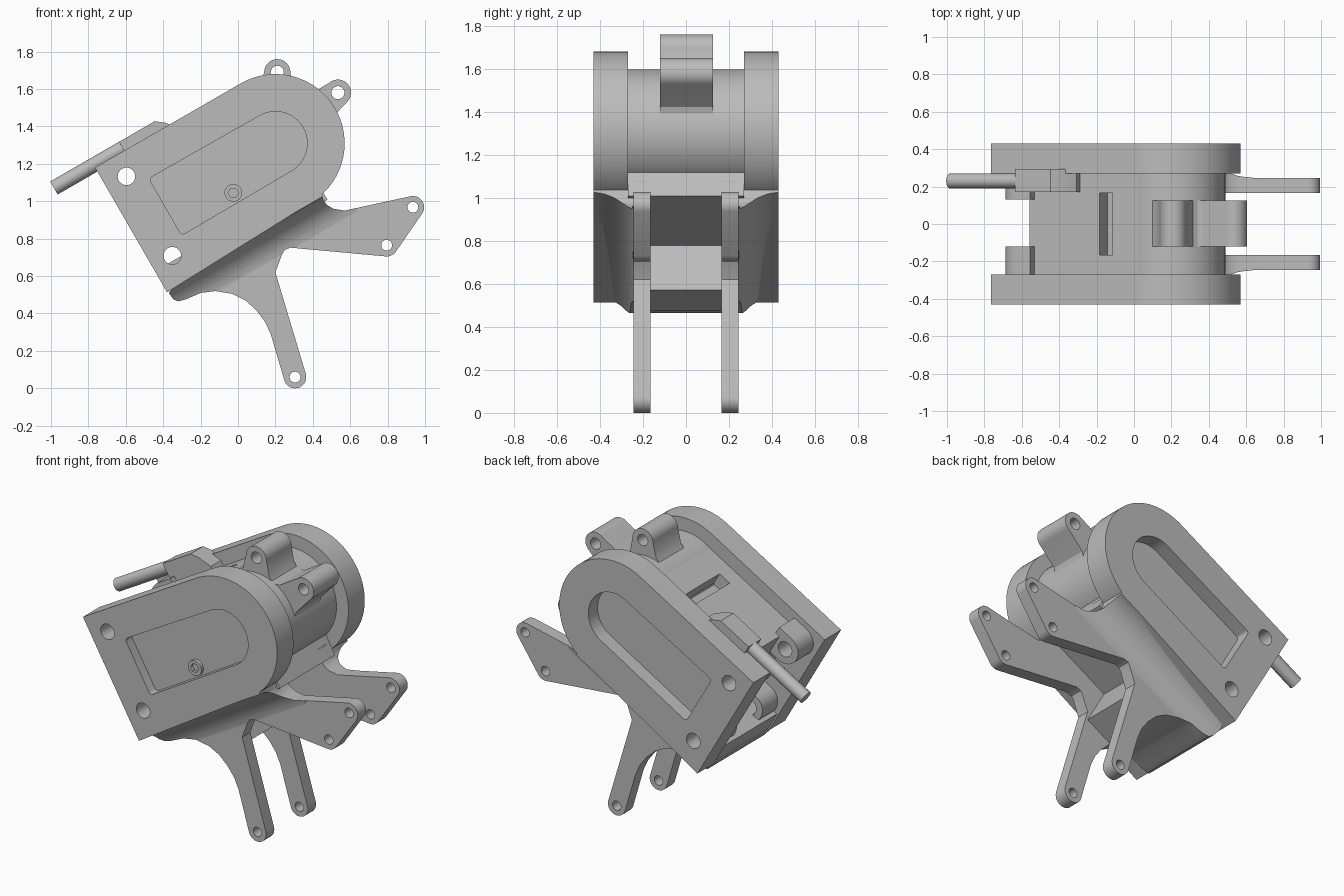
import bpy, bmesh
from math import cos, sin, pi, radians
from mathutils import Vector

cube = bpy.data.objects.get("Cube")
if cube:
    bpy.data.objects.remove(cube)

grey = bpy.data.materials.new("plain grey")
grey.use_nodes = True
grey.diffuse_color = (0.5, 0.5, 0.5, 1)
grey.node_tree.nodes["Principled BSDF"].inputs["Base Color"].default_value = (0.5, 0.5, 0.5, 1)

# The housing is tilted: s runs along it, t across it, from the round end's centre
CX, CZ, TILT = 0.2, 1.31, radians(30)


def loc(s, t):
    return (CX + s * cos(TILT) - t * sin(TILT), CZ + s * sin(TILT) + t * cos(TILT))


def locs(pts):
    return [loc(*p) for p in pts]


def arc(c, r, a0, a1, n=24):
    return [(c[0] + r * cos(radians(a0 + (a1 - a0) * i / n)),
             c[1] + r * sin(radians(a0 + (a1 - a0) * i / n))) for i in range(n + 1)]


def across(p, q, d):
    return (p, d, q)


def along(p, q, d):
    x, z = loc(d, q)
    return (x, p, z)


def prism(name, pts, a, b, place=across):
    bm = bmesh.new()
    lo = [bm.verts.new(place(p, q, a)) for p, q in pts]
    hi = [bm.verts.new(place(p, q, b)) for p, q in pts]
    bm.faces.new(lo)
    bm.faces.new(hi)
    n = len(pts)
    for i in range(n):
        j = (i + 1) % n
        bm.faces.new((lo[i], lo[j], hi[j], hi[i]))
    bmesh.ops.recalc_face_normals(bm, faces=bm.faces)
    me = bpy.data.meshes.new(name)
    bm.to_mesh(me)
    bm.free()
    me.materials.append(grey)
    ob = bpy.data.objects.new(name, me)
    bpy.context.collection.objects.link(ob)
    return ob


def disc(name, c, r, a, b, n=32):
    return prism(name, arc(c, r, 0, 360 - 360 / n, n - 1), a, b)


def boolean(ob, op, *tools):
    for tool in tools:
        mod = ob.modifiers.new(op, "BOOLEAN")
        mod.operation, mod.object, mod.solver = op, tool, "EXACT"
    bpy.context.view_layer.update()
    me = bpy.data.meshes.new_from_object(ob.evaluated_get(bpy.context.evaluated_depsgraph_get()))
    ob.modifiers.clear()
    ob.data = me
    for tool in tools:
        bpy.data.objects.remove(tool)
    return ob


def drill(ob, centres, r):
    return boolean(ob, "DIFFERENCE", *[disc("drill", c, r, -0.6, 0.6, 24) for c in centres])


def box(name, s0, s1, t0, t1, y0, y1):
    return prism(name, locs([(s0, t0), (s1, t0), (s1, t1), (s0, t1)]), y0, y1)


BOLTS = locs([(-0.778, 0.245), (-0.778, -0.245)])

# Side plates with bolt holes and a sunken panel
plate = locs(arc((0, 0), 0.37, -90, 90, 40) + [(-0.9, 0.37), (-0.9, -0.4)])
panel = locs(arc((0, 0), 0.17, -90, 90)
             + arc((-0.66, 0.155), 0.02, 90, 180, 4) + arc((-0.66, -0.155), 0.02, 180, 270, 4))
for side, name, depth in ((-1, "front", 0.06), (1, "back", 0.09)):
    ob = prism(name + "_side_plate", plate, side * 0.27, side * 0.43)
    drill(ob, BOLTS, 0.047)
    boolean(ob, "DIFFERENCE", prism("pocket", panel, side * (0.43 - depth), side * 0.5))

# Socket screw in the front panel
screw = disc("panel_screw", (-0.025, 1.045), 0.047, -0.3, -0.39)
boolean(screw, "DIFFERENCE", disc("socket", (-0.025, 1.045), 0.028, -0.36, -0.5, 6))

# Central drum and the body block behind it
disc("drum", (CX, CZ), 0.288, -0.27, 0.27, 64)
body = box("body_block", -0.71, 0, -0.285, 0.285, -0.27, 0.27)
boolean(body, "DIFFERENCE",
        box("end_recess", -0.8, -0.5, -0.13, 0.13, -0.12, 0.12),
        box("top_groove", -0.28, -0.2, 0.2, 0.4, -0.165, 0.165))

# Bolt lugs on the open end
for y0, y1, side in ((-0.27, -0.12, "front"), (0.13, 0.27, "back")):
    for t, level in ((0.245, "upper"), (-0.245, "lower")):
        pts = locs(arc((-0.778, t), 0.09, 90, 270) + [(-0.68, t - 0.09), (-0.68, t + 0.09)])
        drill(prism(f"{side}_{level}_bolt_lug", pts, y0, y1), locs([(-0.778, t)]), 0.047)

# Two eye lugs on the drum
for name, deg, dist in (("top_eye_lug", 88.5, 0.38), ("end_eye_lug", 39, 0.43)):
    a = radians(deg)

    def radial(u, v):
        return (CX + u * cos(a) - v * sin(a), CZ + u * sin(a) + v * cos(a))

    pts = [radial(*p) for p in [(0.24, -0.13), (0.29, -0.09)] + arc((dist, 0), 0.07, -90, 90)
           + [(0.29, 0.09), (0.24, 0.13)]]
    drill(prism(name, pts, -0.12, 0.125), [radial(dist, 0)], 0.035)

# Rod and its holder on the upper edge
holder = [(-0.72, 0.26), (-0.4, 0.26), (-0.4, 0.32), (-0.455, 0.39), (-0.5, 0.425), (-0.72, 0.425)]
prism("rod_holder", locs(holder), 0.17, 0.295)
prism("push_rod", arc((0.23, 0.385), 0.04, 0, 345, 23), -1.145, -0.6, along)

# Outline of the bracket: long arm, then leg, then the wide cut-out
ARM_TIP, ARM_LOW, FOOT = (0.935, 0.968), (0.795, 0.765), (0.305, 0.06)
outline = ([(0.44, 1.08), (0.455, 1.01), (0.475, 0.98), (0.51, 0.96), (0.57, 0.95)]
           + arc(ARM_TIP, 0.06, 102, -32, 12) + arc(ARM_LOW, 0.06, -35, -95, 8)
           + [(0.28, 0.752), (0.25, 0.74), (0.235, 0.715), (0.2, 0.62)]
           + arc(FOOT, 0.06, 15, -165, 16)
           + [(0.175, 0.29), (0.145, 0.355), (0.1, 0.415), (0.04, 0.47), (-0.03, 0.505),
              (-0.12, 0.52), (-0.2, 0.51), (-0.28, 0.475), (-0.32, 0.465), (-0.345, 0.475),
              (-0.37, 0.51), (-0.33, 0.56)])

for side, name in ((-1, "front"), (1, "back")):
    ob = prism(name + "_bracket", outline, side * 0.165, side * 0.245)
    drill(ob, [ARM_TIP, ARM_LOW, FOOT], 0.029)
    # Hollow flare from the bracket out to the plate
    flare = arc((0.43, -0.56), 0.187, 90, 180, 16) + [(0.2, -0.56), (0.2, -0.34), (0.43, -0.34)]
    ob = prism(name + "_bracket_flare", [(side * y, t) for y, t in flare], -1, 0.2, along)
    boolean(ob, "INTERSECT", prism("trim", outline, side * 0.1, side * 0.5))

# Web joining the brackets, and the floor under the drum
web = box("bracket_web", -1, -0.37, -0.64, -0.3, -0.17, 0.17)
boolean(web, "INTERSECT", prism("trim", outline, -0.3, 0.3))
box("housing_floor", -0.89, 0.09, -0.4, -0.27, -0.27, 0.27)

# Smooth the round surfaces, keep the edges sharp
bpy.ops.object.select_all(action="DESELECT")
for ob in bpy.context.scene.objects:
    if ob.type == "MESH" and grey.name in ob.data.materials:
        ob.select_set(True)
        bpy.context.view_layer.objects.active = ob
bpy.ops.object.shade_smooth_by_angle(angle=radians(30))
